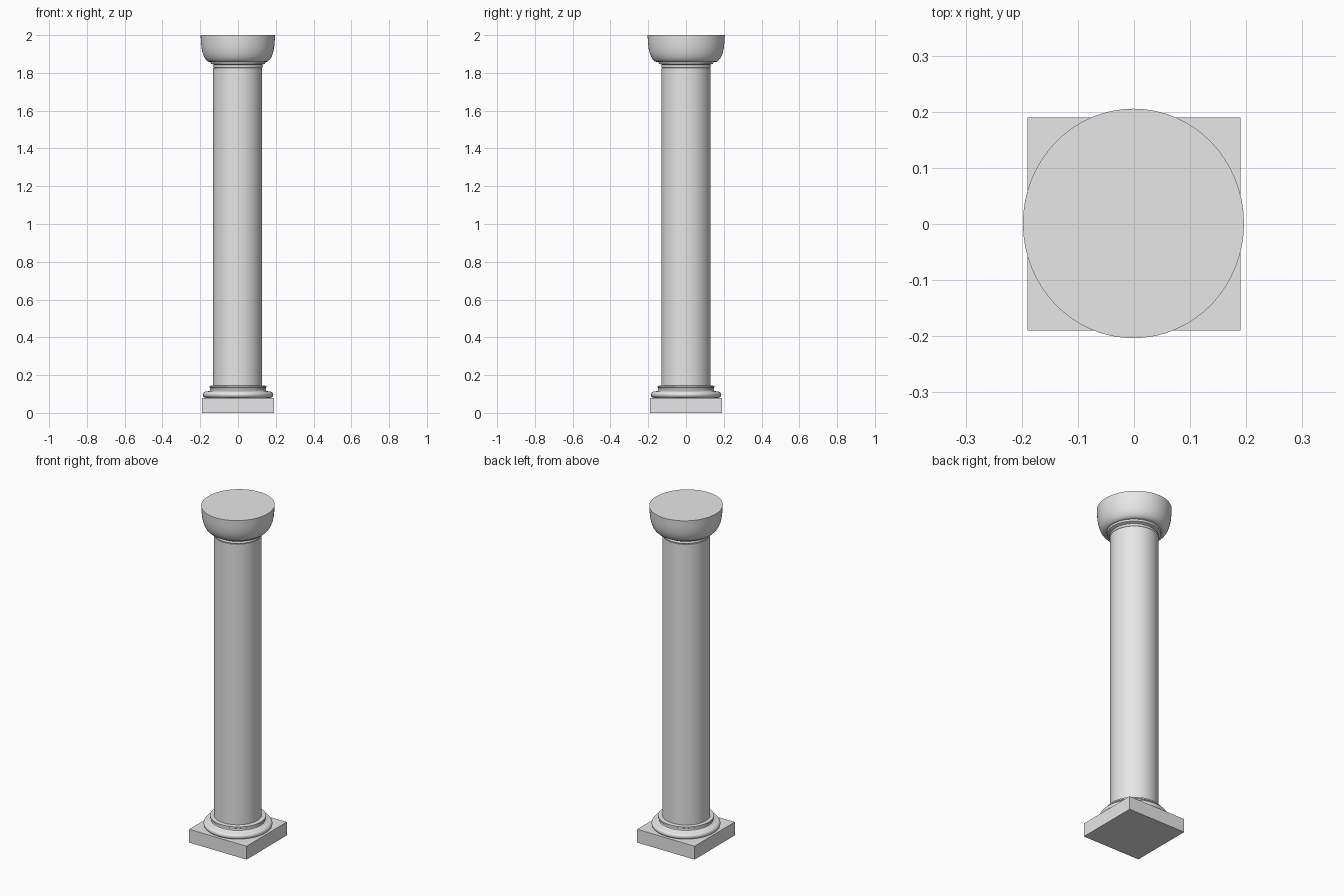
import bpy, bmesh, math
from mathutils import Matrix

cube = bpy.data.objects.get("Cube")
if cube:
    bpy.data.objects.remove(cube, do_unlink=True)

stone = bpy.data.materials.new("grey stone")
stone.use_nodes = True
stone.diffuse_color = (0.8, 0.8, 0.8, 1)
stone.node_tree.nodes["Principled BSDF"].inputs["Base Color"].default_value = (0.8, 0.8, 0.8, 1)

SIDES = 64


def add_object(name, bm):
    bmesh.ops.recalc_face_normals(bm, faces=bm.faces)
    mesh = bpy.data.meshes.new(name)
    bm.to_mesh(mesh)
    bm.free()
    mesh.materials.append(stone)
    obj = bpy.data.objects.new(name, mesh)
    bpy.context.collection.objects.link(obj)
    return obj


def lathe(name, profile, center=(0, 0), y_scale=1.0):
    """Turn a (radius, height) profile into a closed round part."""
    bm = bmesh.new()
    rings = []
    for r, z in profile:
        ring = []
        for i in range(SIDES):
            a = 2 * math.pi * i / SIDES
            ring.append(bm.verts.new((center[0] + r * math.cos(a),
                                      center[1] + r * y_scale * math.sin(a), z)))
        rings.append(ring)
    for low, high in zip(rings, rings[1:]):
        for i in range(SIDES):
            j = (i + 1) % SIDES
            bm.faces.new((low[i], low[j], high[j], high[i]))
    bm.faces.new(rings[0])
    bm.faces.new(rings[-1])
    obj = add_object(name, bm)
    bpy.ops.object.select_all(action="DESELECT")
    obj.select_set(True)
    bpy.context.view_layer.objects.active = obj
    bpy.ops.object.shade_smooth_by_angle(angle=math.radians(35))
    return obj


def bulge(radius, bottom, top, depth, steps=8):
    """Half-round moulding between two heights."""
    mid, half = (bottom + top) / 2, (top - bottom) / 2
    angles = [math.pi * (k / steps - 0.5) for k in range(steps + 1)]
    return [(radius + depth * math.cos(a), mid + half * math.sin(a)) for a in angles]


# Square plinth
bm = bmesh.new()
bmesh.ops.create_cube(bm, size=1, matrix=Matrix.Translation((0, 0, 0.04))
                      @ Matrix.Diagonal((0.38, 0.38, 0.08, 1)))
add_object("plinth", bm)

# Round base: large torus, hollow and upper fillet
lathe("base_moulding",
      bulge(0.17, 0.08, 0.113, 0.017)
      + [(0.155, 0.115), (0.148, 0.12), (0.146, 0.127), (0.148, 0.133),
         (0.152, 0.135), (0.152, 0.143), (0.13, 0.145)])

# Shaft
lathe("shaft", [(0.13, 0.13), (0.13, 1.825)], center=(-0.002, 0))

# Neck rings beneath the capital
lathe("neck_rings",
      [(0.124, 1.82)] + bulge(0.124, 1.826, 1.842, 0.008)
      + [(0.134, 1.845), (0.143, 1.848), (0.146, 1.857), (0.146, 1.865)])

# Bowl-shaped capital, slightly deeper than wide
lathe("capital",
      [(0.152, 1.858), (0.160, 1.861), (0.170, 1.871), (0.179, 1.886),
       (0.187, 1.908), (0.192, 1.932), (0.195, 1.962), (0.197, 2.0)],
      center=(-0.001, 0.001), y_scale=1.038)
